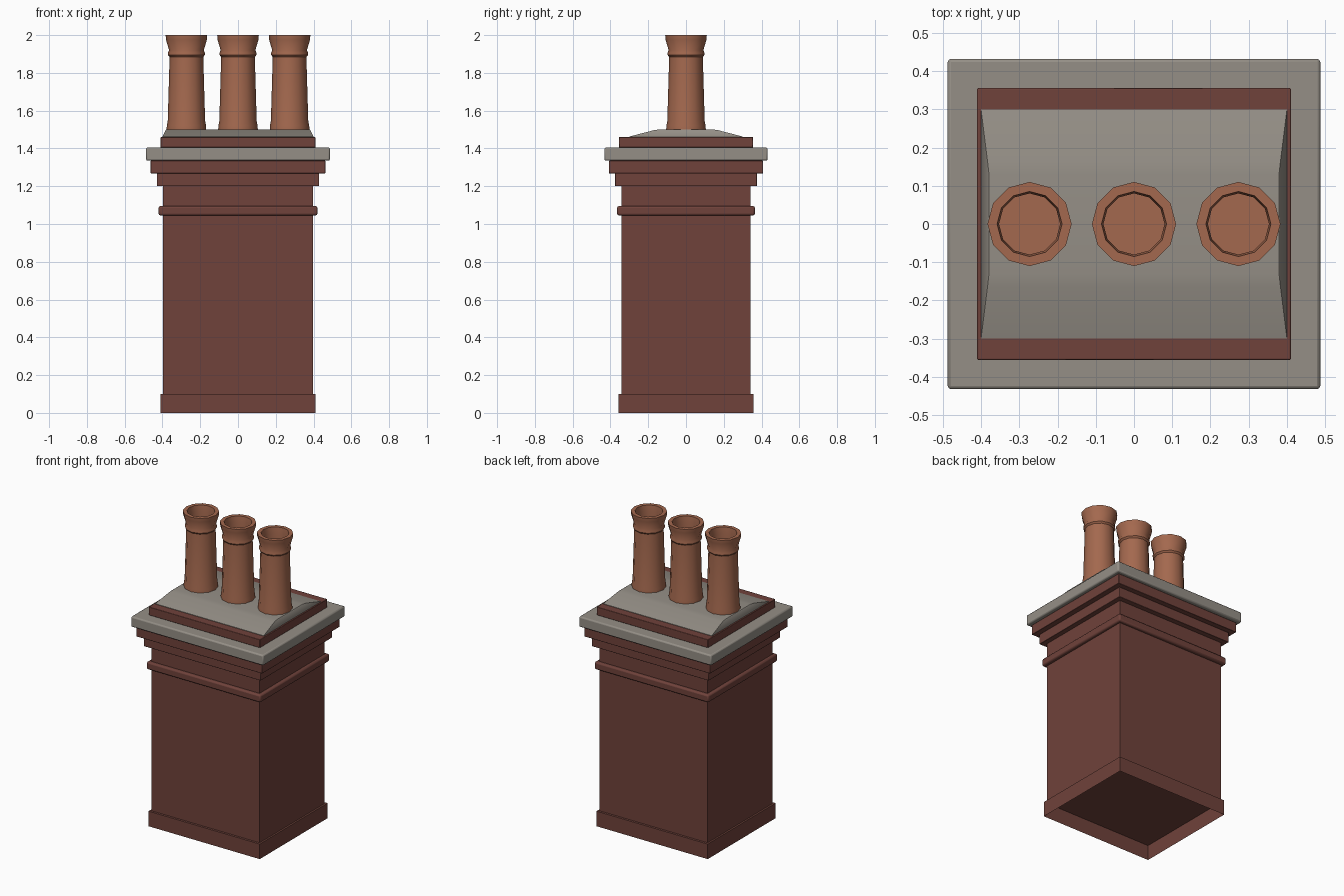
import bpy
import bmesh
from math import radians, cos, sin, pi

cube = bpy.data.objects.get("Cube")
if cube:
    bpy.data.objects.remove(cube, do_unlink=True)


def material(name, rgb):
    mat = bpy.data.materials.new(name)
    mat.use_nodes = True
    colour = (*rgb, 1)
    mat.diffuse_color = colour
    mat.node_tree.nodes["Principled BSDF"].inputs["Base Color"].default_value = colour
    return mat


BRICK = material("brick red", (0.16, 0.054, 0.043))
STONE = material("grey stone", (0.30, 0.275, 0.24))
CLAY = material("terracotta", (0.37, 0.14, 0.077))


def finish(name, bm, mat, bevel=0, angle=35):
    bmesh.ops.recalc_face_normals(bm, faces=bm.faces)
    mesh = bpy.data.meshes.new(name)
    bm.to_mesh(mesh)
    bm.free()
    obj = bpy.data.objects.new(name, mesh)
    bpy.context.collection.objects.link(obj)
    mesh.materials.append(mat)
    if bevel:
        mod = obj.modifiers.new("soft edges", 'BEVEL')
        mod.width = bevel
        mod.segments = 2
    bpy.ops.object.select_all(action='DESELECT')
    obj.select_set(True)
    bpy.context.view_layer.objects.active = obj
    bpy.ops.object.shade_smooth_by_angle(angle=radians(angle))
    return obj


def block(name, hx, hy, z0, z1, mat, bevel=0, open_bottom=False):
    """Box given by half width, half depth and its bottom and top heights."""
    bm = bmesh.new()
    bmesh.ops.create_cube(bm, size=2)
    for v in bm.verts:
        v.co = (v.co.x * hx, v.co.y * hy, z1 if v.co.z > 0 else z0)
    if open_bottom:
        floor = min(bm.faces, key=lambda f: f.calc_center_median().z)
        bmesh.ops.delete(bm, geom=[floor], context='FACES_ONLY')
    return finish(name, bm, mat, bevel)


# Brick stack with its projecting courses
block("plinth", 0.41, 0.357, 0, 0.1, BRICK, open_bottom=True)
block("shaft", 0.398, 0.342, 0.1, 1.2, BRICK)
block("string_course", 0.42, 0.365, 1.045, 1.095, BRICK, 0.01)
block("lower_corbel", 0.43, 0.376, 1.2, 1.268, BRICK, 0.003)
block("upper_corbel", 0.463, 0.408, 1.268, 1.335, BRICK, 0.003)
block("cap_slab", 0.487, 0.432, 1.335, 1.405, STONE, 0.009)
block("top_course", 0.41, 0.355, 1.405, 1.46, BRICK, 0.003)

# Mortar bed sloping up to the pots: half width, half depth, height
bm = bmesh.new()
rings = []
for hx, hy, z in ((0.4, 0.3, 1.455), (0.4, 0.3, 1.463),
                  (0.383, 0.165, 1.498), (0.379, 0.13, 1.501)):
    rings.append([bm.verts.new((sx * hx, sy * hy, z))
                  for sx, sy in ((-1, -1), (1, -1), (1, 1), (-1, 1))])
for low, high in zip(rings, rings[1:]):
    for i in range(4):
        j = (i + 1) % 4
        bm.faces.new((low[i], low[j], high[j], high[i]))
bm.faces.new(rings[-1])
bm.faces.new(rings[0])
finish("mortar_bed", bm, STONE)

# Pot profile from the foot, over the lip and down the inside: radius, height
POT = [(0.105, 1.495), (0.104, 1.52), (0.099, 1.545), (0.089, 1.885),
       (0.098, 1.895), (0.098, 1.905), (0.092, 1.92), (0.108, 1.975),
       (0.11, 2.0), (0.085, 2.0), (0.08, 1.96), (0.08, 1.85)]
SIDES = 12


def pot(name, x):
    bm = bmesh.new()
    rings = [[bm.verts.new((x + r * cos(2 * pi * i / SIDES),
                            r * sin(2 * pi * i / SIDES), z))
              for i in range(SIDES)] for r, z in POT]
    for low, high in zip(rings, rings[1:]):
        for i in range(SIDES):
            j = (i + 1) % SIDES
            bm.faces.new((low[i], low[j], high[j], high[i]))
    bm.faces.new(rings[0])
    bm.faces.new(rings[-1])
    finish(name, bm, CLAY, angle=40)


for name, x in (("right_pot", -0.273), ("middle_pot", 0), ("left_pot", 0.273)):
    pot(name, x)
